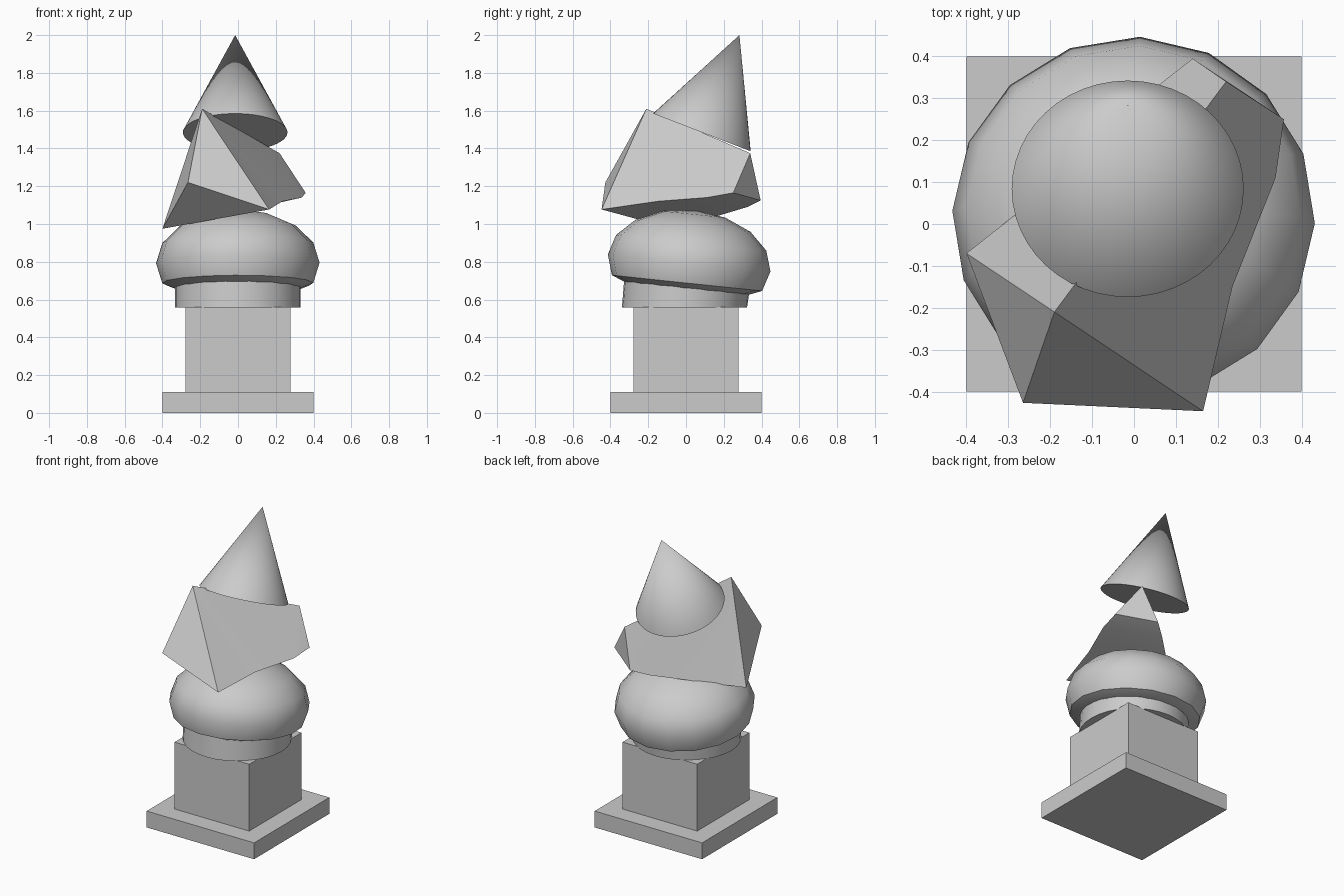
import bpy, bmesh, math
from mathutils import Matrix, Vector

if "Cube" in bpy.data.objects:
    bpy.data.objects.remove(bpy.data.objects["Cube"])


def finish(name, bm, smooth=None):
    bmesh.ops.recalc_face_normals(bm, faces=bm.faces)
    mesh = bpy.data.meshes.new(name)
    bm.to_mesh(mesh)
    bm.free()
    obj = bpy.data.objects.new(name, mesh)
    bpy.context.collection.objects.link(obj)
    if smooth is not None:
        bpy.ops.object.select_all(action='DESELECT')
        obj.select_set(True)
        bpy.context.view_layer.objects.active = obj
        bpy.ops.object.shade_smooth_by_angle(angle=math.radians(smooth))
    return obj


def box(name, half, z0, z1):
    bm = bmesh.new()
    bmesh.ops.create_cube(bm, size=1)
    bmesh.ops.scale(bm, vec=(2 * half, 2 * half, z1 - z0), verts=bm.verts)
    bmesh.ops.translate(bm, vec=(0, 0, (z0 + z1) / 2), verts=bm.verts)
    return finish(name, bm)


def lathe(profile, sides, start=0.0):
    """Revolve (radius, height) points; zero radius makes a pole."""
    bm = bmesh.new()
    rings = []
    for r, h in profile:
        if r == 0:
            rings.append([bm.verts.new((0, 0, h))] * sides)
        else:
            rings.append([bm.verts.new((r * math.cos(start + math.tau * i / sides),
                                        r * math.sin(start + math.tau * i / sides), h))
                          for i in range(sides)])
    for a, b in zip(rings, rings[1:]):
        for i in range(sides):
            j = (i + 1) % sides
            bm.faces.new(list(dict.fromkeys((a[i], a[j], b[j], b[i]))))
    return bm


def tilt(degrees, origin):
    return Matrix.Translation(origin) @ Matrix.Rotation(math.radians(degrees), 4, 'X')


# Square base and pedestal block
box("plinth", 0.40, 0.0, 0.11)
box("pedestal", 0.278, 0.11, 0.56)

# Leaning collar with its bottom cut level on the pedestal
lean = tilt(-6, (-0.001, -0.008, 0.56))
bm = lathe([(0, 0), (0.333, 0), (0.333, 0.12), (0, 0.12)], 32)
low = [v for v in bm.verts if v.co.z < 0.01]
bmesh.ops.transform(bm, matrix=lean, verts=bm.verts)
for v in low:
    v.co.z = 0.557
finish("collar", bm, 30)

# Squashed cushion: coarse sphere, undercut near the bottom
profile = [(0, 0.10), (0.33, 0.10)]
for k in range(-1, 4):
    a = k * math.pi / 8
    profile.append((0.433 * math.cos(a), 0.235 + 0.28 * math.sin(a)))
profile.append((0, 0.515))
bm = lathe(profile, 16, math.radians(-2))
bmesh.ops.transform(bm, matrix=lean, verts=bm.verts)
finish("cushion", bm, 40)

# Faceted boulder
points = {
    'A': (-0.19, -0.21, 1.61), 'B': (-0.265, -0.427, 1.22),
    'C': (-0.40, -0.07, 0.975), 'D': (0.165, -0.447, 1.077),
    'E': (0.22, 0.34, 1.375), 'F': (0.358, 0.25, 1.165),
    'H': (0.14, 0.395, 1.125), 'I': (0.338, 0.11, 1.14),
    'J': (0.235, -0.15, 1.12), 'K': (0.05, 0.325, 1.09),
    'L': (-0.28, 0.025, 1.0),
}
bm = bmesh.new()
vert = {k: bm.verts.new(p) for k, p in points.items()}
for loop in ("ABD", "ACB", "BCD", "ADJ", "AJI", "AIE", "EIF", "EFH",
             "AEK", "EHK", "AKL", "ALC", "CLJ", "CJD", "LKI", "LIJ", "KHF", "KFI"):
    bm.faces.new([vert[c] for c in loop])
finish("boulder", bm, 22)

# Leaning cone on top
bm = lathe([(0, 0), (0.277, 0), (0, 0.552)], 48)
bmesh.ops.transform(bm, matrix=tilt(-21.1, (-0.015, 0.084, 1.485)), verts=bm.verts)
finish("cone_top", bm, 50)
